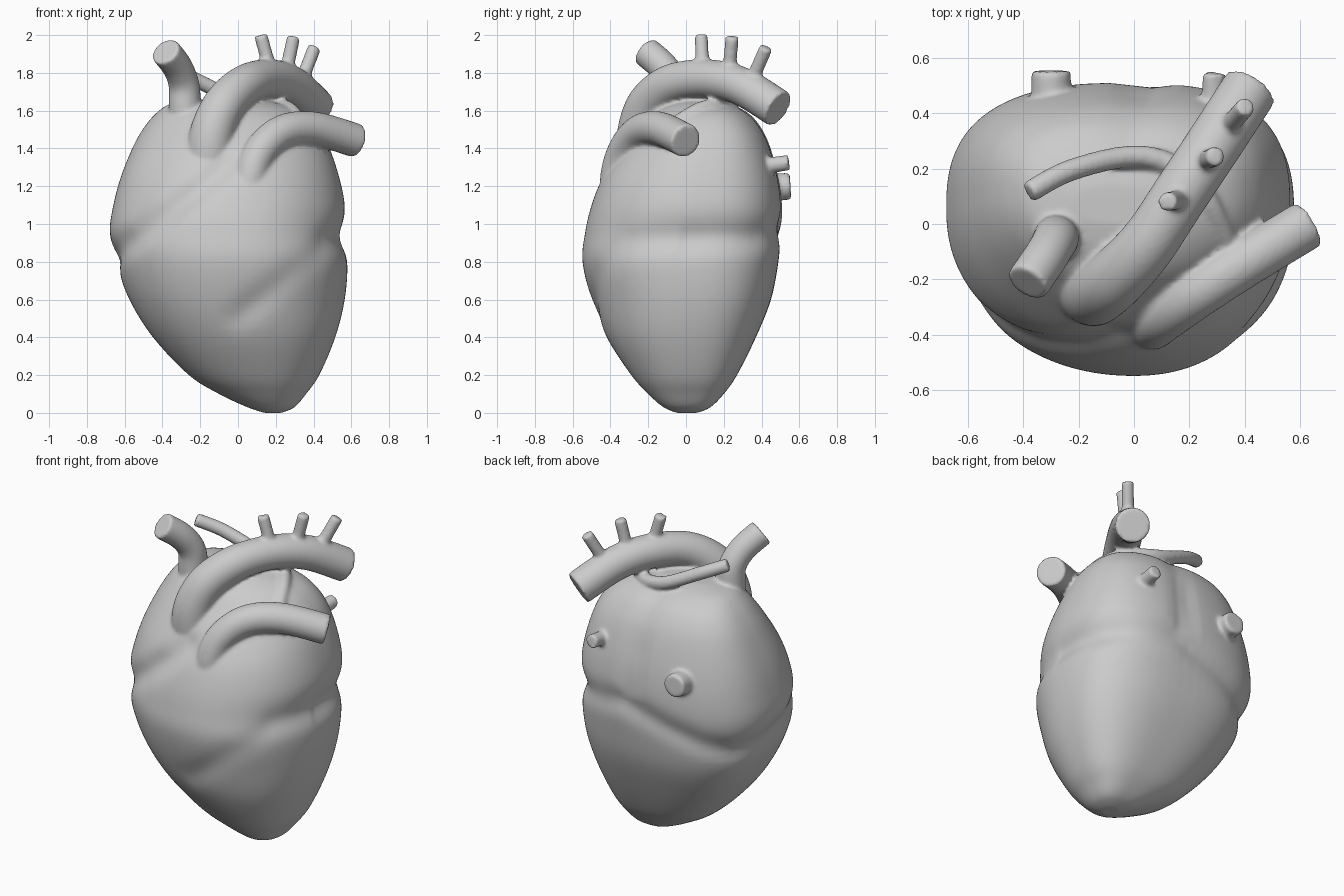
import bpy, bmesh, math
from mathutils import Vector, Quaternion
from mathutils.geometry import intersect_point_line

if "Cube" in bpy.data.objects:
    bpy.data.objects.remove(bpy.data.objects["Cube"])


def spline(pts, steps):
    """Catmull-Rom through tuples of any length."""
    out = []
    for i in range(len(pts) - 1):
        a, b, c, d = pts[max(i - 1, 0)], pts[i], pts[i + 1], pts[min(i + 2, len(pts) - 1)]
        for s in range(steps):
            t = s / steps
            out.append([0.5 * (2 * q + (r - p) * t + (2 * p - 5 * q + 4 * r - u) * t * t
                               + (3 * q - p - 3 * r + u) * t ** 3)
                        for p, q, r, u in zip(a, b, c, d)])
    out.append(list(pts[-1]))
    return out


def loft(name, rings):
    """Closed skin over a list of equal-length rings."""
    bm = bmesh.new()
    rows = [[bm.verts.new(p) for p in ring] for ring in rings]
    n = len(rows[0])
    for lo, hi in zip(rows, rows[1:]):
        for i in range(n):
            j = (i + 1) % n
            bm.faces.new((lo[i], lo[j], hi[j], hi[i]))
    bm.faces.new(rows[0][::-1])
    bm.faces.new(rows[-1])
    bmesh.ops.recalc_face_normals(bm, faces=bm.faces)
    mesh = bpy.data.meshes.new(name)
    bm.to_mesh(mesh)
    bm.free()
    obj = bpy.data.objects.new(name, mesh)
    bpy.context.collection.objects.link(obj)
    return obj


def vessel(name, pts, r0, r1, sides=32):
    """Round tube along a smooth path."""
    path = [Vector(p) for p in spline(pts, 8)]
    rings, q, old = [], Quaternion(), Vector((0, 0, 1))
    for i, p in enumerate(path):
        t = (path[min(i + 1, len(path) - 1)] - path[max(i - 1, 0)]).normalized()
        q = old.rotation_difference(t) @ q
        old = t
        r = r0 + (r1 - r0) * min(1, 1.6 * i / (len(path) - 1))
        rings.append([p + q @ Vector((r * math.cos(a), r * math.sin(a), 0))
                      for a in (math.tau * k / sides for k in range(sides))])
    return loft(name, rings)


# Muscle body: z, x min, x max, y min, y max, x of the front ridge
ROWS = [(0.0, .14, .23, -.05, .06, .18), (.03, .05, .30, -.12, .13, .18),
        (.1, -.10, .36, -.20, .20, .16), (.2, -.26, .43, -.29, .27, .12),
        (.4, -.45, .515, -.42, .37, .06), (.6, -.575, .565, -.50, .45, .0),
        (.8, -.65, .58, -.548, .49, 0), (.95, -.68, .56, -.535, .51, 0),
        (1.1, -.66, .565, -.50, .51, 0), (1.25, -.62, .535, -.44, .49, 0),
        (1.4, -.56, .485, -.34, .45, -.02), (1.5, -.505, .43, -.26, .405, -.05),
        (1.58, -.44, .35, -.19, .34, -.07), (1.635, -.36, .23, -.1, .24, -.08),
        (1.66, -.22, .08, 0, .14, -.08)]

# Grooves between the chambers
GROOVES = [
    [(-.66, 0, .83), (-.57, -.32, .92), (-.38, -.43, 1.05), (-.2, -.46, 1.2), (-.08, -.42, 1.3)],
    [(.55, -.1, .92), (.45, -.3, .9), (.25, -.43, .74), (0, -.5, .5)],
    [(.56, 0, .92), (.5, .35, .93), (.1, .5, .98), (-.3, .47, .86), (-.57, .33, .76), (-.66, 0, .83)],
    [(.06, .5, 1.0), (.03, .46, 1.3), (0, .3, 1.6)],
]
DEPTHS = [.035, .02, .028, .022]


def groove_depth(p):
    total = 0
    for line, depth in zip(GROOVES, DEPTHS):
        best = 9
        for a, b in zip(line, line[1:]):
            a, b = Vector(a), Vector(b)
            t = intersect_point_line(p, a, b)[1]
            best = min(best, (p - a.lerp(b, max(0, min(1, t)))).length)
        total = max(total, depth * math.exp(-(best / .075) ** 2))
    return total


rings = []
for z, x0, x1, y0, y1, xc in spline(ROWS, 5):
    yc = y0 + .55 * (y1 - y0)
    ring = []
    for k in range(96):
        c, s = math.cos(math.tau * k / 96), math.sin(math.tau * k / 96)
        n = 2.1 if s < 0 else 2.7
        a = x1 - xc if c > 0 else xc - x0
        b = y1 - yc if s > 0 else yc - y0
        p = Vector((xc + a * math.copysign(abs(c) ** (2 / n), c),
                    yc + b * math.copysign(abs(s) ** (2 / n), s), z))
        inward = Vector((xc, yc, z)) - p
        ring.append(p + inward.normalized() * groove_depth(p))
    rings.append(ring)
heart = loft("heart", rings)

# Great vessels
parts = [
    vessel("upper_vein", [(-.26, -.04, 1.4), (-.28, -.05, 1.6), (-.285, -.06, 1.73),
                          (-.32, -.12, 1.83), (-.385, -.215, 1.915)], .09, .08),
    vessel("main_artery", [(-.15, -.21, 1.2), (-.15, -.245, 1.38), (-.125, -.24, 1.52), (-.06, -.19, 1.65),
                           (.05, -.07, 1.745), (.17, .11, 1.77), (.29, .29, 1.73), (.42, .49, 1.61)], .13, .102),
    vessel("lung_artery", [(.05, -.33, 1.0), (.06, -.37, 1.2), (.11, -.335, 1.37), (.23, -.25, 1.485),
                           (.4, -.14, 1.505), (.63, 0, 1.44)], .085, .09),
    vessel("lung_artery_branch", [(-.38, .115, 1.83), (-.24, .19, 1.77), (-.05, .24, 1.68), (.08, .235, 1.645),
                                  (.2, .17, 1.63), (.28, .06, 1.6), (.35, -.1, 1.5)], .04, .04),
    vessel("lower_vein", [(-.3, .38, 1.19), (-.3, .553, 1.2)], .072, .072),
    vessel("lung_vein", [(.28, .36, 1.3), (.29, .545, 1.325)], .045, .042),
]

# Three branches on top of the arch
for base, tip in (((.175, .09, 1.8), (.12, .08, 2.0)),
                  ((.25, .225, 1.78), (.295, .245, 1.993)),
                  ((.33, .34, 1.74), (.405, .425, 1.935))):
    parts.append(vessel("arch_branch", [base, tip], .037, .036))

# Fuse everything into one soft skin
bpy.ops.object.select_all(action='DESELECT')
for obj in parts + [heart]:
    obj.select_set(True)
bpy.context.view_layer.objects.active = heart
bpy.ops.object.join()
remesh = heart.modifiers.new("fuse", 'REMESH')
remesh.mode = 'VOXEL'
remesh.voxel_size = .011
remesh.use_smooth_shade = True
soften = heart.modifiers.new("soften", 'SMOOTH')
soften.factor = .5
soften.iterations = 8
